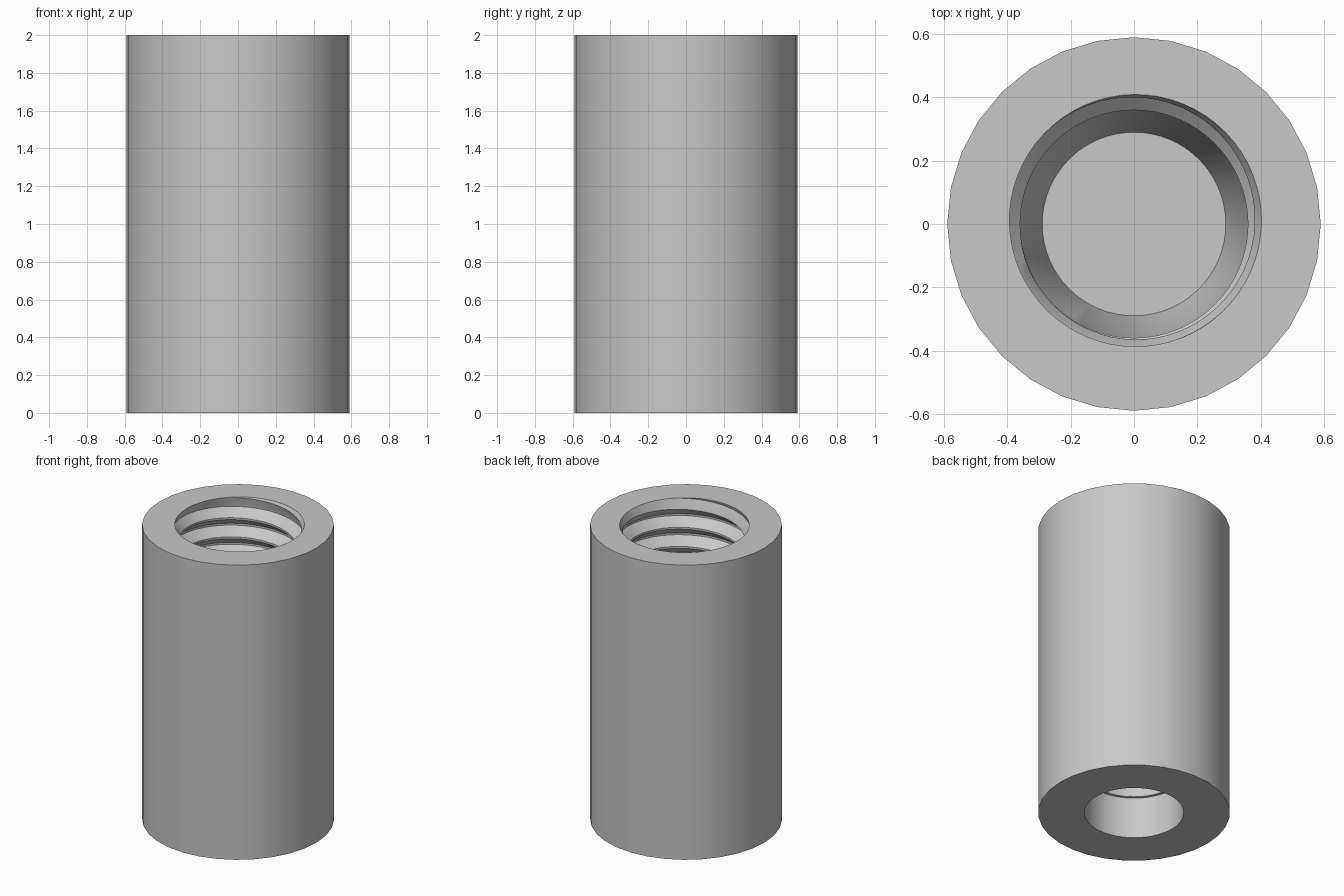
import bpy, bmesh, math

if "Cube" in bpy.data.objects:
    bpy.data.objects.remove(bpy.data.objects["Cube"])

N = 64                        # segments of the bore
OUTER, OUT_N = 0.59, 32       # body radius and sides
PITCH = 0.13
Z_TOP, Z_END = 2.0, 0.75      # threaded length
CREST, ROOT = 0.36, 0.42

gray = bpy.data.materials.new("gray")
gray.diffuse_color = (0.58, 0.58, 0.58, 1)
gray.use_nodes = True
gray.node_tree.nodes["Principled BSDF"].inputs["Base Color"].default_value = gray.diffuse_color


def thread_radius(a, z):
    """Bore radius at an angle and height, fading out at both ends."""
    f = (z / PITCH - a / (2 * math.pi)) % 1.0
    if f < 0.1:
        p = 0
    elif f < 0.5:
        p = (f - 0.1) / 0.4
    elif f < 0.6:
        p = 1
    else:
        p = (1 - f) / 0.4
    r = CREST + (ROOT - CREST) * p
    rim = 0.398 + 0.012 * math.sin(a + 0.4)
    t = min(max((z - 1.90) / 0.10, 0), 1)
    r += (rim - r) * t
    b = min(max((z - Z_END) / 0.12, 0), 1)
    return CREST + (r - CREST) * b


def ring(bm, r, z, n=N):
    return [bm.verts.new((r * math.cos(2 * math.pi * i / n),
                          r * math.sin(2 * math.pi * i / n), z)) for i in range(n)]


def bridge(bm, a, b):
    n = len(a)
    for i in range(n):
        j = (i + 1) % n
        bm.faces.new((a[i], a[j], b[j], b[i]))


def annulus(bm, outer, inner):
    """Flat end face joining 32 outer points to 64 inner points."""
    for i in range(OUT_N):
        bm.faces.new((outer[i], outer[(i + 1) % OUT_N], inner[(2 * i + 2) % N],
                      inner[2 * i + 1], inner[2 * i]))


bm = bmesh.new()

# Helical thread: rows climb one pitch per turn, trimmed to the threaded length
rows = []
phases = (0.0, 0.1, 0.5, 0.6)
for turn in range(int(Z_END / PITCH) - 2, int(Z_TOP / PITCH) + 3):
    for ph in phases:
        row = []
        for i in range(N + 1):
            a = 2 * math.pi * i / N
            z = (turn + ph + i / N) * PITCH
            z = min(max(z, Z_END), Z_TOP)
            # tiny offset keeps the corner on the right side of the wrap
            r = thread_radius(a, z + 1e-7)
            row.append(bm.verts.new((r * math.cos(a), r * math.sin(a), z)))
        rows.append(row)
for lo, hi in zip(rows, rows[1:]):
    for i in range(N):
        quad = (lo[i], lo[i + 1], hi[i + 1], hi[i])
        if max(v.co.z for v in quad) - min(v.co.z for v in quad) > 1e-6:
            bm.faces.new(quad)

# Tapered seat and flat floor below the thread
seat = ring(bm, CREST, Z_END)
floor = ring(bm, 0.29, 0.42)
bridge(bm, seat, floor)
bm.faces.new(floor)

# Outer wall
top = ring(bm, OUTER, Z_TOP, OUT_N)
bottom = ring(bm, OUTER, 0, OUT_N)
bridge(bm, bottom, top)

# Top face around the thread mouth
mouth = []
for i in range(N):
    a = 2 * math.pi * i / N
    r = thread_radius(a, Z_TOP)
    mouth.append(bm.verts.new((r * math.cos(a), r * math.sin(a), Z_TOP)))
annulus(bm, top, mouth)

# Bottom face and stepped lower bore
steps = [ring(bm, r, z) for r, z in ((0.306, 0), (0.306, 0.28), (0.288, 0.28), (0.288, 0.38))]
annulus(bm, bottom, steps[0])
for a, b in zip(steps, steps[1:]):
    bridge(bm, a, b)
bm.faces.new(steps[-1])

bmesh.ops.remove_doubles(bm, verts=bm.verts[:], dist=1e-5)
loose = [v for v in bm.verts if not v.link_faces]
bmesh.ops.delete(bm, geom=loose, context='VERTS')
bmesh.ops.recalc_face_normals(bm, faces=bm.faces[:])

mesh = bpy.data.meshes.new("threaded_sleeve")
bm.to_mesh(mesh)
bm.free()
mesh.materials.append(gray)
sleeve = bpy.data.objects.new("threaded_sleeve", mesh)
bpy.context.collection.objects.link(sleeve)
bpy.context.view_layer.objects.active = sleeve
sleeve.select_set(True)
bpy.ops.object.shade_smooth_by_angle(angle=math.radians(30))
